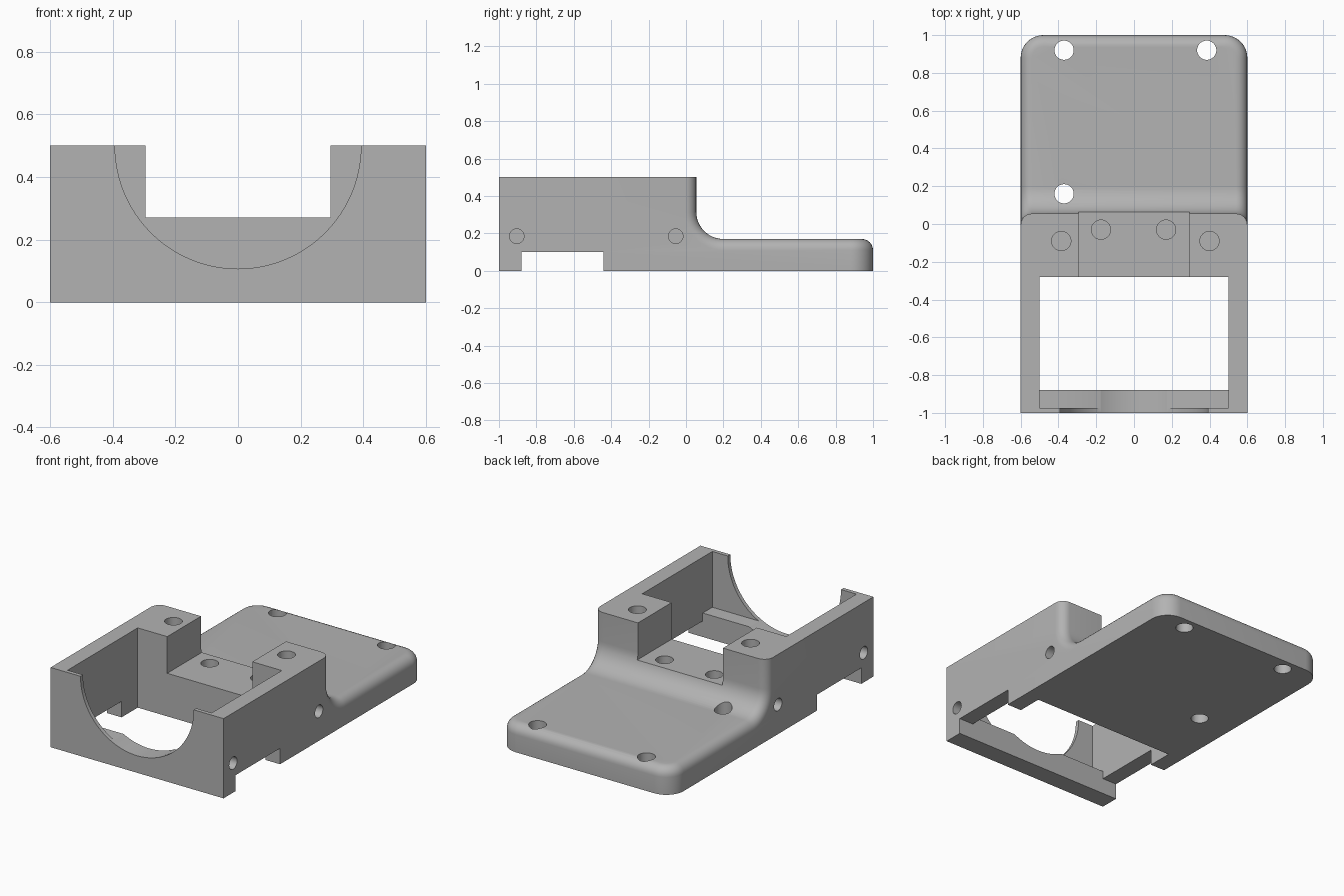
import bpy, bmesh, math
from mathutils import Vector, Matrix

if "Cube" in bpy.data.objects:
    bpy.data.objects.remove(bpy.data.objects["Cube"], do_unlink=True)

grey = bpy.data.materials.new("plain grey")
grey.use_nodes = True
colour = (0.45, 0.45, 0.45, 1)
grey.diffuse_color = colour
grey.node_tree.nodes["Principled BSDF"].inputs["Base Color"].default_value = colour


def make_object(name, bm):
    mesh = bpy.data.meshes.new(name)
    bmesh.ops.recalc_face_normals(bm, faces=bm.faces)
    bm.to_mesh(mesh)
    bm.free()
    obj = bpy.data.objects.new(name, mesh)
    bpy.context.collection.objects.link(obj)
    mesh.materials.append(grey)
    return obj


def cut(name, bm):
    """Subtract a shape from the bracket, then discard it."""
    cutter = make_object(name, bm)
    cutter.hide_render = True
    mod = bracket.modifiers.new(name, 'BOOLEAN')
    mod.operation, mod.solver, mod.object = 'DIFFERENCE', 'EXACT', cutter
    bpy.context.view_layer.objects.active = bracket
    bpy.ops.object.modifier_apply(modifier=mod.name)
    bpy.data.objects.remove(cutter, do_unlink=True)


def cut_box(name, low, high):
    low, high = Vector(low), Vector(high)
    bm = bmesh.new()
    bmesh.ops.create_cube(bm, size=1)
    for v in bm.verts:
        v.co = (low + high) / 2 + v.co * (high - low)
    cut(name, bm)


def cut_hole(name, start, end, radius, sides=32):
    start, end = Vector(start), Vector(end)
    axis = end - start
    turn = Vector((0, 0, 1)).rotation_difference(axis).to_matrix().to_4x4()
    bm = bmesh.new()
    bmesh.ops.create_cone(bm, cap_ends=True, segments=sides, radius1=radius, radius2=radius,
                          depth=axis.length,
                          matrix=Matrix.Translation((start + end) / 2) @ turn)
    cut(name, bm)


# Body: side profile with a concave sweep between block and plate
plate, top, back, sweep = 0.17, 0.5, 0.055, 0.145
profile = [(-1, 0), (1, 0), (1, plate)]
for i in range(13):
    a = math.pi / 2 * i / 12
    profile.append((back + sweep - sweep * math.sin(a), plate + sweep - sweep * math.cos(a)))
profile += [(back, top), (-1, top)]

bm = bmesh.new()
face = bm.faces.new([bm.verts.new((-0.6, y, z)) for y, z in profile])
extruded = bmesh.ops.extrude_face_region(bm, geom=[face])["geom"]
bmesh.ops.translate(bm, vec=(1.2, 0, 0),
                    verts=[g for g in extruded if isinstance(g, bmesh.types.BMVert)])
bmesh.ops.recalc_face_normals(bm, faces=bm.faces)

# Round the rear plate corners, then the whole upper outline
corners = [e for e in bm.edges if all(v.co.y > 0.99 for v in e.verts)
           and abs(e.verts[0].co.z - e.verts[1].co.z) > 0.1]
bmesh.ops.bevel(bm, geom=corners, offset=0.12, segments=10, profile=0.5, affect='EDGES')
bm.normal_update()
outline = [e for e in bm.edges
           if min(v.co.z for v in e.verts) > 0.01 and min(v.co.y for v in e.verts) > 0
           and min(v.co.z for v in e.verts) < top - 0.01
           and e.calc_face_angle(0) > 1]
bmesh.ops.bevel(bm, geom=outline, offset=0.06, segments=6, profile=0.5,
                affect='EDGES', clamp_overlap=False)
bracket = make_object("mounting_bracket", bm)

# Pocket, open window, rear notch and underside slot
cut_box("pocket", (-0.5, -0.975, 0.15), (0.5, -0.28, 0.8))
cut_box("window", (-0.5, -0.88, -0.2), (0.5, -0.28, 0.3))
cut_box("rear_notch", (-0.295, -0.4, 0.27), (0.295, 0.3, 0.8))
cut_box("underside_slot", (-0.8, -0.88, -0.2), (0.8, -0.44, 0.1))

# Round cradle in the front wall
cut_hole("front_cradle", (0, -1.2, top), (0, -0.8, top), 0.393, 96)

# Through holes in the plate
for x, y in ((-0.37, 0.92), (0.385, 0.92), (-0.37, 0.16)):
    cut_hole("plate_hole", (x, y, -0.1), (x, y, 0.6), 0.051)

# Blind screw holes in the block top and the notch floor
for x, y, z in ((-0.385, -0.09, top), (0.4, -0.09, top),
                (-0.175, -0.03, 0.27), (0.17, -0.03, 0.27)):
    cut_hole("screw_hole", (x, y, z - 0.2), (x, y, z + 0.1), 0.051)

# Side screw holes, on both sides
for side in (-1, 1):
    for y, depth in ((-0.905, 0.09), (-0.055, 0.12)):
        cut_hole("side_hole", (side * 0.7, y, 0.185), (side * (0.6 - depth), y, 0.185), 0.039)

bpy.ops.object.select_all(action='DESELECT')
bracket.select_set(True)
bpy.context.view_layer.objects.active = bracket
bpy.ops.object.shade_smooth_by_angle(angle=math.radians(30))
